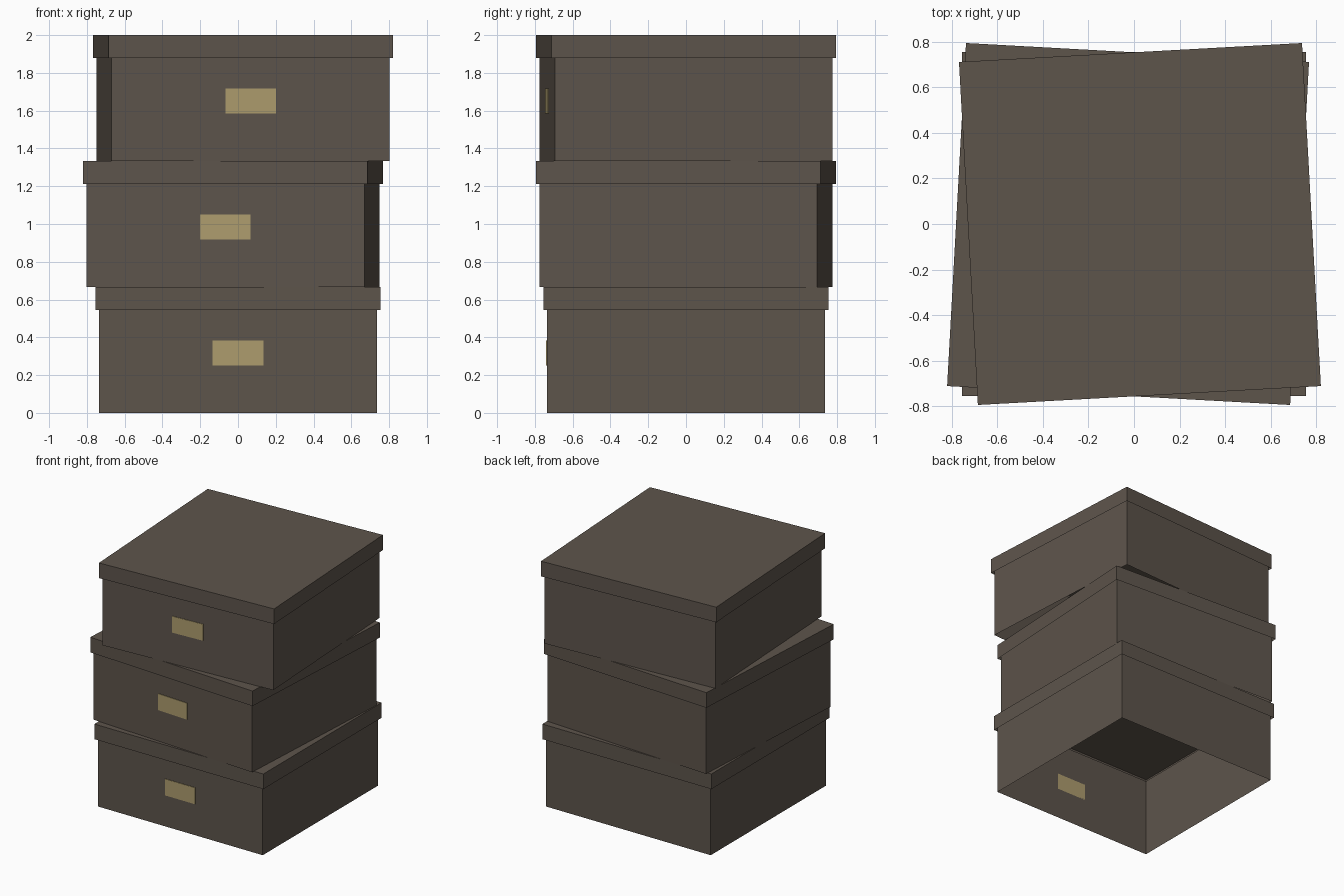
import bpy
import bmesh
from math import radians
from mathutils import Matrix, Vector

cube = bpy.data.objects.get("Cube")
if cube:
    bpy.data.objects.remove(cube, do_unlink=True)


def make_material(name, rgb):
    mat = bpy.data.materials.new(name)
    mat.use_nodes = True
    colour = (*rgb, 1.0)
    mat.diffuse_color = colour
    mat.node_tree.nodes["Principled BSDF"].inputs["Base Color"].default_value = colour
    return mat


cardboard = make_material("dark brown cardboard", (0.110, 0.089, 0.071))
paper = make_material("tan label paper", (0.42, 0.335, 0.155))


def add_block(name, size, centre, placement, mat, open_sides=()):
    """Block with the faces pointing along open_sides removed."""
    bm = bmesh.new()
    bmesh.ops.create_cube(bm, size=1.0)
    bm.normal_update()
    removed = [f for f in bm.faces
               if any(f.normal.dot(Vector(d)) > 0.9 for d in open_sides)]
    bmesh.ops.delete(bm, geom=removed, context='FACES')
    bm.transform(Matrix.Translation(centre) @ Matrix.Diagonal((*size, 1.0)))
    mesh = bpy.data.meshes.new(name)
    bm.to_mesh(mesh)
    bm.free()
    mesh.materials.append(mat)
    obj = bpy.data.objects.new(name, mesh)
    obj.matrix_world = placement
    bpy.context.collection.objects.link(obj)
    return obj


UP, DOWN = (0, 0, 1), (0, 0, -1)
BOX_HEIGHT = 2 / 3
BODY_WIDTH, BODY_HEIGHT = 1.472, 0.64
LID_WIDTH, LID_HEIGHT = 1.508, 0.122
LABEL_THICKNESS = 0.004

# Three hollow boxes, each turned and shifted a little on the stack
stack = [("lower", 0.0, 0.0), ("middle", -0.026, -3.15), ("upper", 0.026, 3.15)]
for level, (prefix, shift, turn) in enumerate(stack):
    placement = (Matrix.Translation((shift, 0, level * BOX_HEIGHT))
                 @ Matrix.Rotation(radians(turn), 4, 'Z'))

    # Open sleeve of the box
    add_block(prefix + "_box_body", (BODY_WIDTH, BODY_WIDTH, BODY_HEIGHT),
              (0, 0, BODY_HEIGHT / 2), placement, cardboard, (UP, DOWN))

    # Overhanging lid, hollow underneath
    add_block(prefix + "_box_lid", (LID_WIDTH, LID_WIDTH, LID_HEIGHT),
              (0, 0, BOX_HEIGHT - LID_HEIGHT / 2), placement, cardboard, (DOWN,))

    # Label plate on the front
    add_block(prefix + "_box_label", (0.268, LABEL_THICKNESS, 0.133),
              (0, -(BODY_WIDTH + LABEL_THICKNESS) / 2, 0.318), placement, paper)
